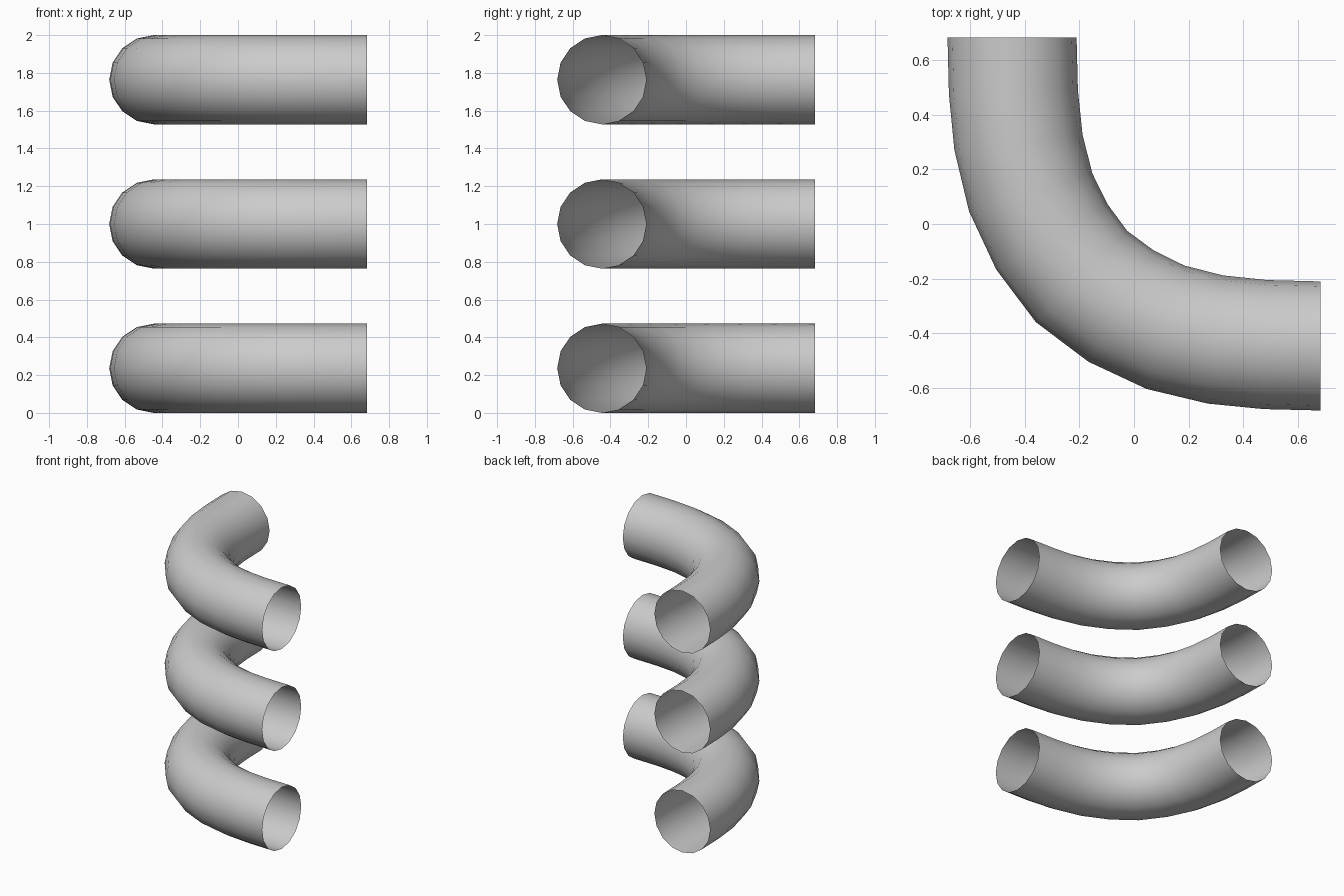
import bpy, bmesh, math
from mathutils import Vector

if "Cube" in bpy.data.objects:
    bpy.data.objects.remove(bpy.data.objects["Cube"])

R = 0.236      # pipe radius
SIDES = 16

# Half of the bend's centre line: x, y, turn angle of the ring in degrees
half = [(-0.446, 0.682, 0), (-0.441, 0.482, 1.8), (-0.4225, 0.298, 6.7),
        (-0.3775, 0.115, 17), (-0.30, -0.0475, 30.4), (-0.192, -0.192, 45)]
# Mirror across the diagonal for the other half
path = half + [(y, x, 90 - a) for x, y, a in reversed(half[:-1])]


def bent_pipe(name, z):
    """Open, thin-walled pipe elbow swept along the path at height z."""
    bm = bmesh.new()
    rings = []
    for x, y, a in path:
        out = Vector((-math.cos(math.radians(a)), -math.sin(math.radians(a)), 0))
        ring = []
        for i in range(SIDES):
            t = 2 * math.pi * i / SIDES
            ring.append(bm.verts.new(Vector((x, y, z)) + out * (R * math.cos(t))
                                     + Vector((0, 0, R * math.sin(t)))))
        rings.append(ring)
    for a, b in zip(rings, rings[1:]):
        for i in range(SIDES):
            j = (i + 1) % SIDES
            f = bm.faces.new((a[i], b[i], b[j], a[j]))
            f.smooth = True
    # Make the faces point away from the centre line
    bm.normal_update()
    f = bm.faces[0] if bm.faces.ensure_lookup_table() is None else None
    centre = Vector((path[0][0], path[0][1], z))
    if f.normal.dot(f.calc_center_median() - centre) < 0:
        bmesh.ops.reverse_faces(bm, faces=bm.faces[:])
    mesh = bpy.data.meshes.new(name)
    bm.to_mesh(mesh)
    bm.free()
    ob = bpy.data.objects.new(name, mesh)
    bpy.context.collection.objects.link(ob)
    return ob


# Three identical elbows stacked with gaps
for name, z in (("lower_pipe", R), ("middle_pipe", 1.0), ("upper_pipe", 2 - R)):
    bent_pipe(name, z)
